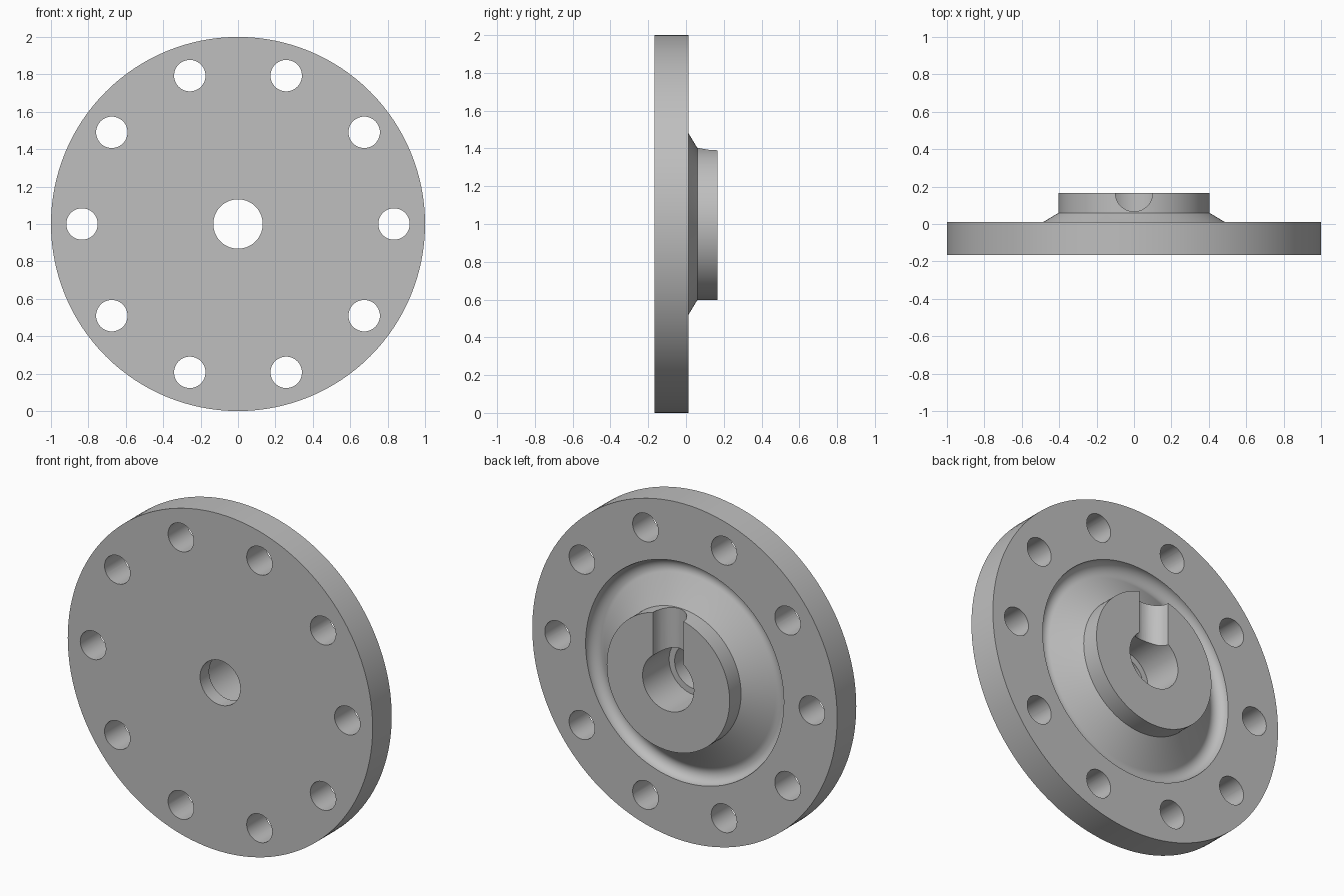
import bpy
import bmesh
import math
from mathutils import Matrix, Vector

if "Cube" in bpy.data.objects:
    bpy.data.objects.remove(bpy.data.objects["Cube"], do_unlink=True)

AXIS_Z = 1.0
FRONT, FACE, HUB_BACK = -0.167, 0.012, 0.167
SEGMENTS = 128

# Plain grey metal
metal = bpy.data.materials.new("grey_metal")
metal.use_nodes = True
grey = (0.52, 0.52, 0.52, 1)
metal.diffuse_color = grey
metal.node_tree.nodes["Principled BSDF"].inputs["Base Color"].default_value = grey


def make_object(name, bm):
    bmesh.ops.recalc_face_normals(bm, faces=bm.faces)
    mesh = bpy.data.meshes.new(name)
    bm.to_mesh(mesh)
    bm.free()
    mesh.materials.append(metal)
    obj = bpy.data.objects.new(name, mesh)
    bpy.context.collection.objects.link(obj)
    return obj


def lathe(name, profile):
    """Turn a closed (radius, y) profile around the y axis."""
    bm = bmesh.new()
    rings = []
    for i in range(SEGMENTS):
        a = math.tau * i / SEGMENTS
        rings.append([bm.verts.new((r * math.cos(a), y, AXIS_Z + r * math.sin(a)))
                      for r, y in profile])
    n = len(profile)
    for i in range(SEGMENTS):
        here, there = rings[i], rings[(i + 1) % SEGMENTS]
        for j in range(n):
            k = (j + 1) % n
            bm.faces.new((here[j], here[k], there[k], there[j]))
    return make_object(name, bm)


def cylinder_cutter(name, radius, start, end, sides=48):
    start, end = Vector(start), Vector(end)
    axis = end - start
    bm = bmesh.new()
    bmesh.ops.create_cone(
        bm, cap_ends=True, segments=sides, radius1=radius, radius2=radius, depth=axis.length,
        matrix=Matrix.Translation((start + end) / 2) @ axis.to_track_quat("Z", "Y").to_matrix().to_4x4())
    obj = make_object(name, bm)
    obj.hide_render = True
    return obj


# Flange section: stepped bore, hub, cone, rounded groove and rim
groove_r, fillet = 0.593, 0.057
groove = []
for i in range(13):
    a = math.radians(-122 + 122 * i / 12)
    groove.append((groove_r + fillet * math.cos(a), FACE + fillet * math.sin(a)))
lip_y = FRONT + 0.085
profile = [(0.132, FRONT), (0.132, lip_y), (0.168, lip_y), (0.168, HUB_BACK),
           (0.403, HUB_BACK), (0.403, 0.06)] + groove + [(1, FACE), (1, FRONT)]
flange = lathe("flange", profile)

# Ten bolt holes and a rounded slot through the top of the hub
cutters = []
for i in range(10):
    a = math.tau * i / 10
    x, z = 0.834 * math.cos(a), AXIS_Z + 0.834 * math.sin(a)
    cutters.append(cylinder_cutter("bolt_hole_cutter", 0.084, (x, -0.4, z), (x, 0.4, z)))
cutters.append(cylinder_cutter("hub_slot_cutter", 0.1, (0, HUB_BACK, AXIS_Z),
                               (0, HUB_BACK, AXIS_Z + 0.6)))

bpy.ops.object.select_all(action="DESELECT")
flange.select_set(True)
bpy.context.view_layer.objects.active = flange
for cutter in cutters:
    mod = flange.modifiers.new("cut", "BOOLEAN")
    mod.operation = "DIFFERENCE"
    mod.solver = "EXACT"
    mod.object = cutter
    bpy.ops.object.modifier_apply(modifier=mod.name)
    bpy.data.objects.remove(cutter, do_unlink=True)

bpy.ops.object.shade_smooth_by_angle(angle=math.radians(30))
